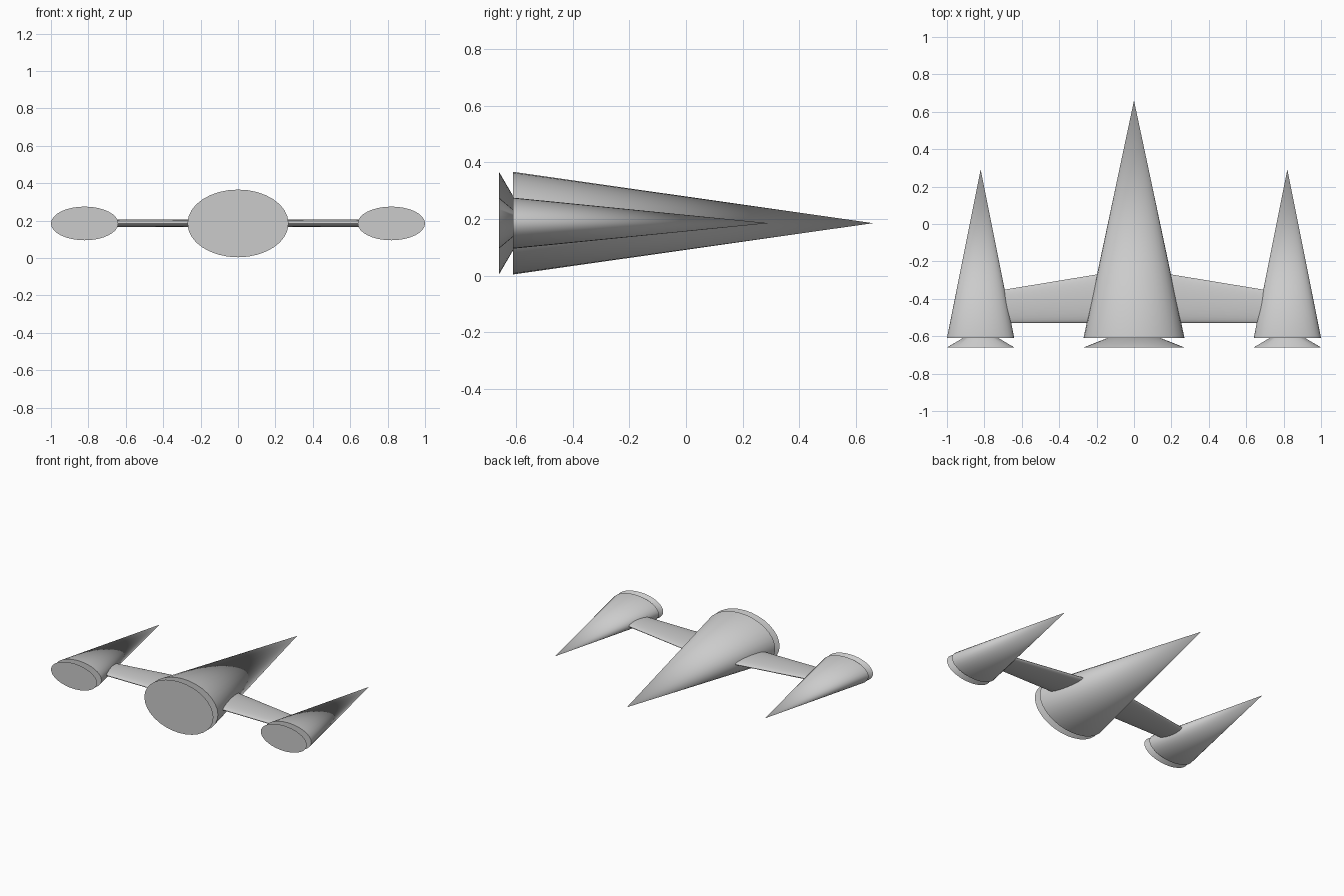
import bpy
import bmesh
from math import sin, cos, pi, radians
from mathutils import Matrix

if "Cube" in bpy.data.objects:
    bpy.data.objects.remove(bpy.data.objects["Cube"])

Z = 0.185          # height of the craft's centre line
TAIL = -0.61       # rear end of the cones
SIDES = 32


def finish(bm, name):
    bmesh.ops.recalc_face_normals(bm, faces=bm.faces)
    mesh = bpy.data.meshes.new(name)
    bm.to_mesh(mesh)
    bm.free()
    obj = bpy.data.objects.new(name, mesh)
    bpy.context.collection.objects.link(obj)
    bpy.ops.object.select_all(action='DESELECT')
    bpy.context.view_layer.objects.active = obj
    obj.select_set(True)
    bpy.ops.object.shade_smooth_by_angle(angle=radians(40))
    return obj


def cone(name, x, rx, rz, y0, y1, r0, r1):
    """Elliptical cone along y; r0 and r1 scale the section at y0 and y1."""
    bm = bmesh.new()
    bmesh.ops.create_cone(bm, cap_ends=True, segments=SIDES,
                          radius1=r0, radius2=r1, depth=y1 - y0,
                          matrix=Matrix.Rotation(-pi / 2, 4, 'X'))
    bmesh.ops.remove_doubles(bm, verts=bm.verts, dist=1e-5)
    bmesh.ops.scale(bm, vec=(rx, 1, rz), verts=bm.verts)
    bmesh.ops.translate(bm, vec=(x, (y0 + y1) / 2, Z), verts=bm.verts)
    return finish(bm, name)


def wing(name, side):
    """Tapered strut with an oval section and a straight trailing edge."""
    bm = bmesh.new()
    rings = []
    for x, lead in ((0.0, -0.237), (0.82, -0.372)):
        mid, half = (lead - 0.53) / 2, (lead + 0.53) / 2
        rings.append([bm.verts.new((side * x,
                                    mid + half * cos(2 * pi * i / SIDES),
                                    Z + 0.02 * sin(2 * pi * i / SIDES)))
                      for i in range(SIDES)])
    a, b = rings
    for i in range(SIDES):
        j = (i + 1) % SIDES
        bm.faces.new((a[i], a[j], b[j], b[i]))
    bm.faces.new(a)
    bm.faces.new(b)
    return finish(bm, name)


# Pointed bodies, each with a flared engine nozzle behind it
for name, x, rx, rz, nose in (("hull", 0, 0.27, 0.181, 0.66),
                              ("left_pod", -0.82, 0.18, 0.09, 0.292),
                              ("right_pod", 0.82, 0.18, 0.09, 0.292)):
    cone(name, x, rx, rz, TAIL, nose, 1, 0)
    cone(name + "_nozzle", x, rx, rz, -0.66, TAIL, 1, 0.53)

# Wings joining the pods to the hull
wing("left_wing", -1)
wing("right_wing", 1)
